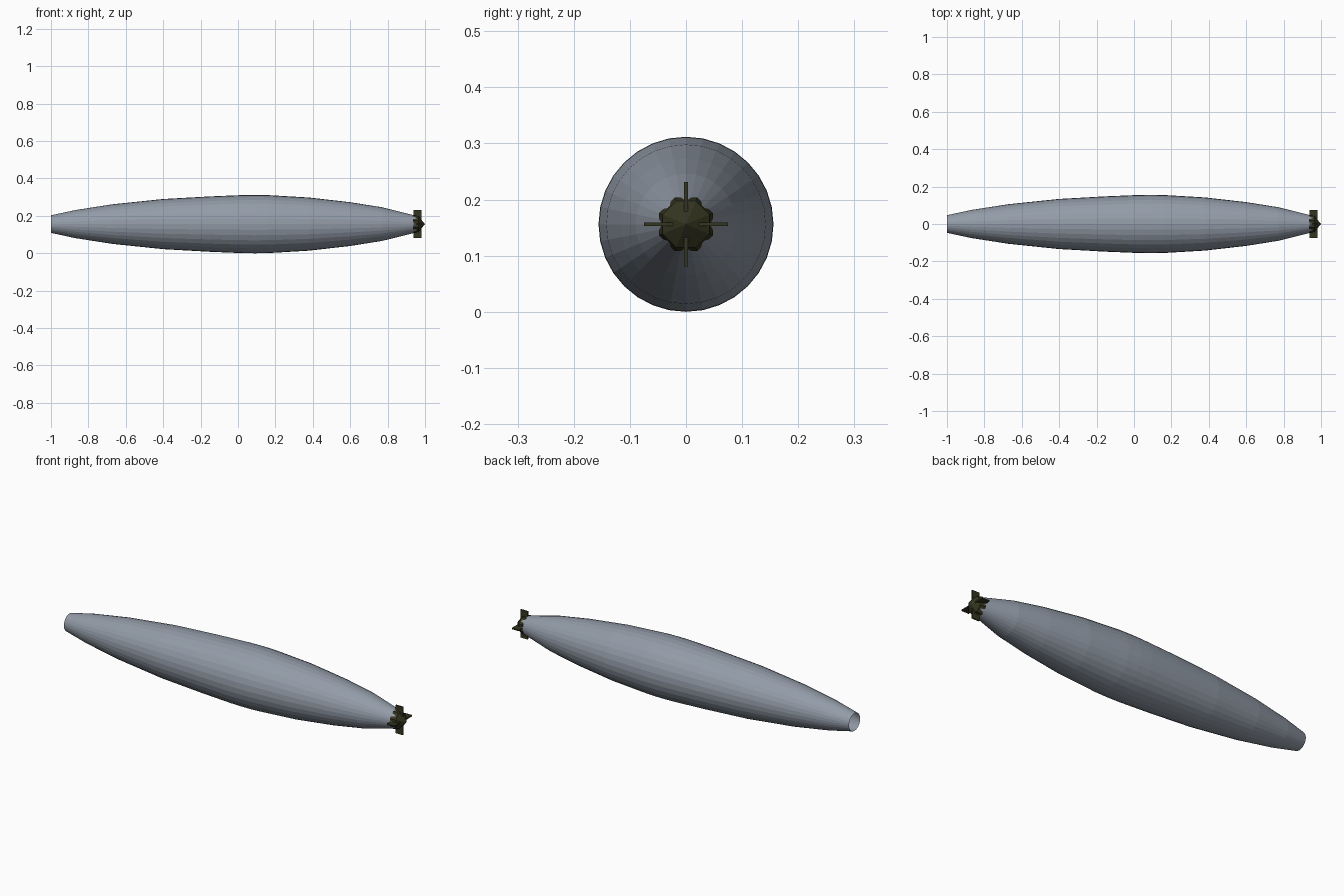
import bpy, bmesh, math

if "Cube" in bpy.data.objects:
    bpy.data.objects.remove(bpy.data.objects["Cube"])

CZ = 0.156  # height of the hull axis


def material(name, rgb):
    m = bpy.data.materials.new(name)
    m.diffuse_color = (*rgb, 1)
    m.use_nodes = True
    m.node_tree.nodes["Principled BSDF"].inputs["Base Color"].default_value = m.diffuse_color
    return m


hull_grey = material("hull grey", (0.29, 0.33, 0.39))
dark_olive = material("dark olive", (0.035, 0.035, 0.015))


def lathe(name, profile, sides, mat, turn=0.0):
    """Spin (x, radius) points around the long axis; radius 0 makes a tip."""
    bm = bmesh.new()
    rings = []
    for x, r in profile:
        if r == 0:
            rings.append([bm.verts.new((x, 0, CZ))] * sides)
            continue
        angles = [turn + 2 * math.pi * i / sides for i in range(sides)]
        rings.append([bm.verts.new((x, r * math.cos(a), CZ + r * math.sin(a))) for a in angles])
    for a, b in zip(rings, rings[1:]):
        for i in range(sides):
            j = (i + 1) % sides
            bm.faces.new(list(dict.fromkeys((a[i], a[j], b[j], b[i]))))
    bmesh.ops.recalc_face_normals(bm, faces=bm.faces)
    me = bpy.data.meshes.new(name)
    bm.to_mesh(me)
    bm.free()
    me.materials.append(mat)
    ob = bpy.data.objects.new(name, me)
    bpy.context.collection.objects.link(ob)
    return ob


# Cigar-shaped hull, open at the -x end
lathe("hull", [(-1.0, 0.047), (-0.87, 0.075), (-0.67, 0.106), (-0.4, 0.134), (-0.15, 0.148),
               (0.02, 0.155), (0.09, 0.156), (0.16, 0.155), (0.38, 0.142), (0.6, 0.117),
               (0.77, 0.09), (0.955, 0.044)], 32, hull_grey)

# Eight-sided tail cone
lathe("tail_cone", [(0.935, 0), (0.935, 0.052), (0.965, 0.045), (1.0, 0)], 8, dark_olive, math.pi / 8)

# Four thin tail fins
for k in range(4):
    a = k * math.pi / 2
    bpy.ops.mesh.primitive_cube_add(size=1, location=(0.959, 0.045 * math.cos(a), CZ + 0.045 * math.sin(a)),
                                    rotation=(a, 0, 0))
    fin = bpy.context.object
    fin.name = f"tail_fin_{k + 1}"
    fin.scale = (0.043, 0.06, 0.007)
    fin.data.materials.append(dark_olive)
